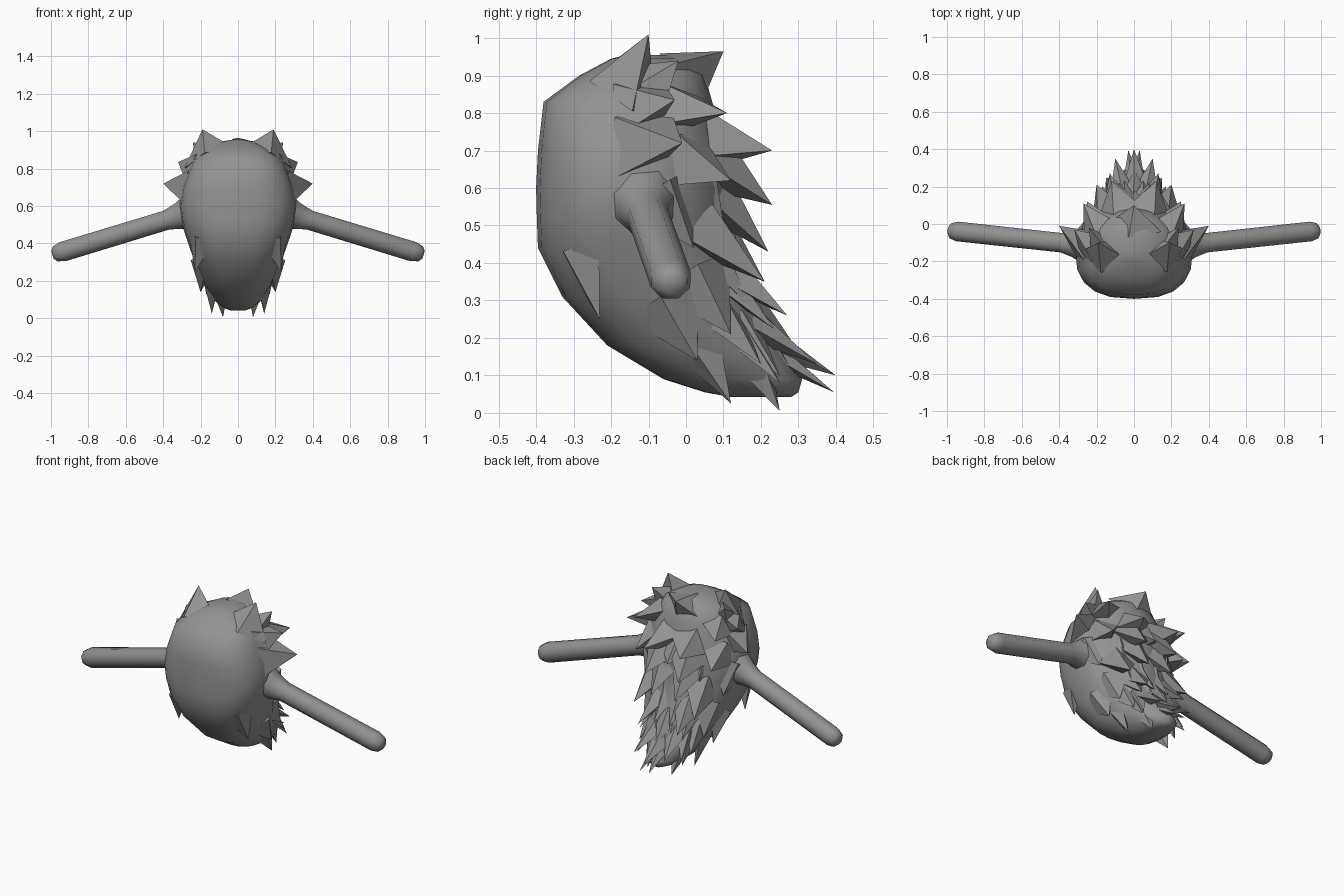
import bpy, math, random
from mathutils import Vector

if "Cube" in bpy.data.objects:
    bpy.data.objects.remove(bpy.data.objects["Cube"])

random.seed(4)
grey = bpy.data.materials.new("dark_grey")
grey.diffuse_color = (.29, .29, .29, 1)
grey.use_nodes = True
grey.node_tree.nodes["Principled BSDF"].inputs["Base Color"].default_value = grey.diffuse_color


def make(name, verts, faces, angle=40):
    me = bpy.data.meshes.new(name)
    me.from_pydata([tuple(v) for v in verts], [], faces)
    me.update()
    me.materials.append(grey)
    ob = bpy.data.objects.new(name, me)
    bpy.context.collection.objects.link(ob)
    bpy.ops.object.select_all(action='DESELECT')
    ob.select_set(True)
    bpy.context.view_layer.objects.active = ob
    bpy.ops.object.mode_set(mode='EDIT')
    bpy.ops.mesh.select_all(action='SELECT')
    bpy.ops.mesh.normals_make_consistent(inside=False)
    bpy.ops.object.mode_set(mode='OBJECT')
    bpy.ops.object.shade_smooth_by_angle(angle=math.radians(angle))
    return ob


def loft(rings):
    n = len(rings[0])
    verts = [v for r in rings for v in r]
    faces = [(k * n + i, k * n + (i + 1) % n, (k + 1) * n + (i + 1) % n, (k + 1) * n + i)
             for k in range(len(rings) - 1) for i in range(n)]
    faces += [tuple(range(n)), tuple(range(len(verts) - n, len(verts)))]
    return verts, faces


# Body: stacked rings (z, front y, back y, half width), boxier at the front
levels = [(.042, .12, .28, .04), (.055, .05, .30, .075), (.09, -.06, .31, .12),
          (.18, -.21, .25, .18), (.31, -.33, .18, .235), (.44, -.395, .14, .28),
          (.52, -.398, .12, .305), (.60, -.40, .12, .315), (.70, -.395, .11, .30),
          (.83, -.38, .07, .25), (.90, -.285, .05, .19), (.945, -.20, 0, .09),
          (.955, -.16, -.05, .03)]


def body_ring(z, yf, yb, w, n=20):
    yc, h, pts = (yf + yb) / 2, (yb - yf) / 2, []
    for i in range(n):
        a = 2 * math.pi * i / n
        c, s = math.cos(a), math.sin(a)
        e = 2 / 2.6 if s < 0 else 1
        pts.append((w * math.copysign(abs(c) ** e, c),
                    yc + h * math.copysign(abs(s) ** e, s), z))
    return pts


body = make("body", *loft([body_ring(*l) for l in levels]), 60)

# Arms: tapered eight-sided tubes with a flared root and blunt end
start, end = Vector((.25, -.115, .565)), Vector((.99, -.035, .34))
axis = (end - start).normalized()
side = axis.cross(Vector((0, 0, 1))).normalized()
up = side.cross(axis)
for sx, name in ((1, "left_arm"), (-1, "right_arm")):
    rings = []
    for t, r in ((0, .11), (.09, .075), (.18, .056), (.93, .057), (.98, .045), (1, .025)):
        c = start.lerp(end, t)
        ring = []
        for i in range(8):
            a = 2 * math.pi * (i + .5) / 8
            p = c + side * math.cos(a) * r + up * math.sin(a) * r
            ring.append((sx * p.x, p.y, p.z))
        rings.append(ring)
    make(name, *loft(rings), 60)

# Quills: broad pyramids rooted in the body, tip (x, y, z) and base radius
tips = [(.19, -.10, 1.01, .15), (0, .10, .965, .15), (.24, -.02, .94, .11),
        (.32, -.03, .835, .14), (.40, -.01, .72, .15), (.27, .11, .80, .12),
        (.12, .23, .70, .15), (.25, .12, .62, .13), (.11, .23, .555, .14),
        (.08, .22, .43, .11), (.26, .02, .44, .12), (.20, .12, .21, .12),
        (.20, .21, .35, .12), (.23, -.23, .25, .09), (.20, .03, .14, .11),
        (.13, .27, .26, .09), (.17, .20, .13, .08), (.10, .35, .13, .07),
        (0, .40, .10, .07), (.03, .395, .055, .05), (.08, .25, .005, .07),
        (.14, .12, .025, .07), (.15, .25, .08, .06), (0, .29, .18, .08),
        (0, .18, .62, .12)]
verts, faces = [], []


def quill(tip, r):
    tip = Vector(tip)
    drop = .16 if tip.z < .6 else .07 if tip.z < .9 else -.05
    _, root, nor, _ = body.closest_point_on_mesh(tip + Vector((0, -.09, drop)))
    root = root - nor * (.02 + r * .25)
    d = (tip - root).normalized()
    u = d.cross(nor)
    u = u.normalized() if u.length > .2 else d.orthogonal().normalized()
    v = d.cross(u)
    k = len(verts)
    verts.extend([root + u * r, root + v * r * .65, root - u * r, root - v * r * .65, tip])
    faces.extend([(k + i, k + (i + 1) % 4, k + 4) for i in range(4)])
    faces.append((k + 3, k + 2, k + 1, k))


for x, y, z, r in tips:
    for sx in ((1, -1) if x else (1,)):
        quill((sx * x, y, z), r)

# Smaller shaggy quills filling the lower back
for row in range(5):
    z = .12 + row * .085
    for x in (.05, .14):
        y = .31 - .16 * min(1, row / 4) - x * .5 + random.uniform(-.01, .04)
        dz = random.uniform(-.03, .03)
        for sx in (1, -1):
            quill((sx * x, y, z + dz), .07)

make("back_quills", verts, faces, 30)
